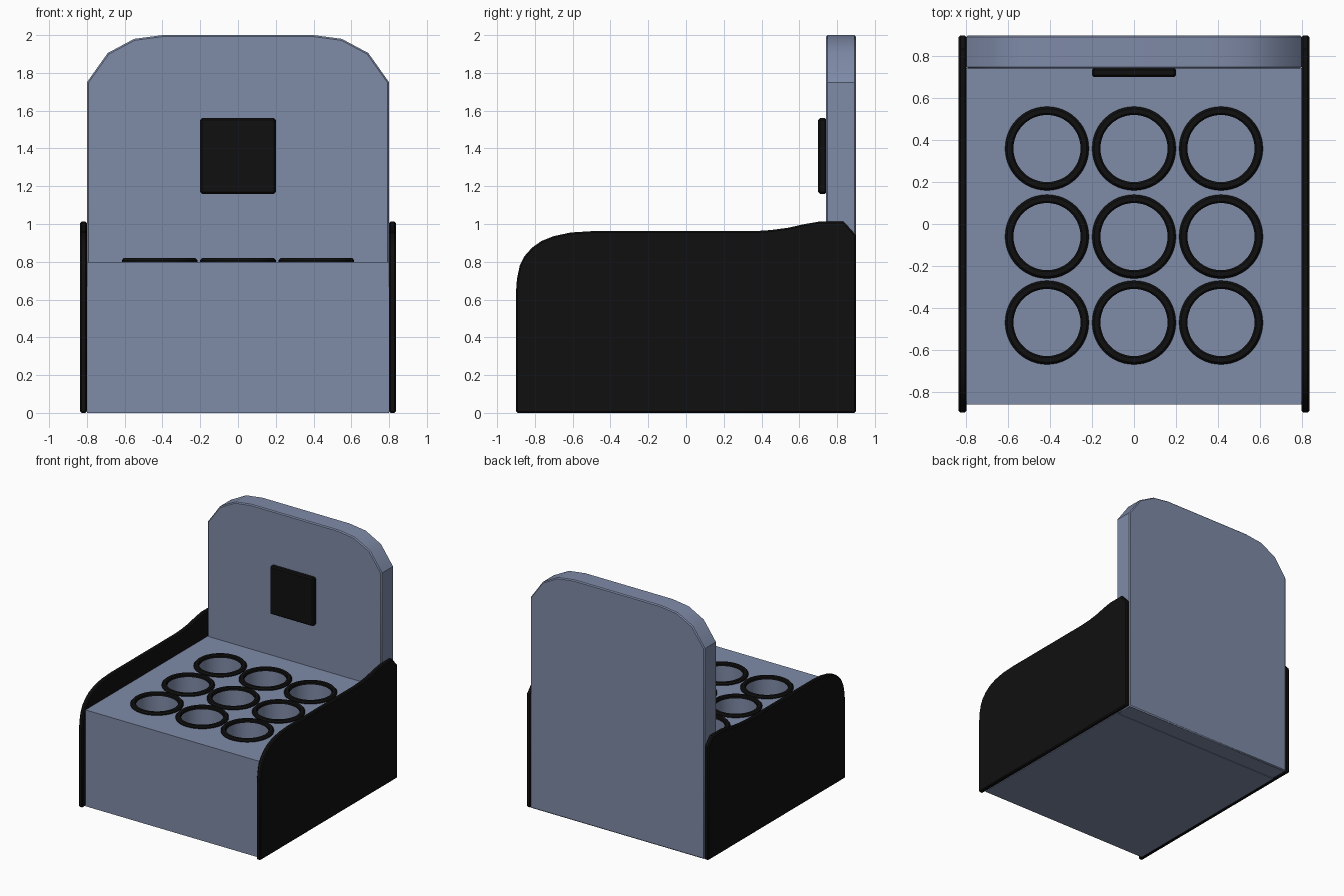
import bpy, bmesh, math
from mathutils import Vector

if "Cube" in bpy.data.objects:
    bpy.data.objects.remove(bpy.data.objects["Cube"])


def material(name, col):
    m = bpy.data.materials.new(name)
    m.diffuse_color = (*col, 1)
    m.use_nodes = True
    m.node_tree.nodes["Principled BSDF"].inputs["Base Color"].default_value = m.diffuse_color
    return m


BLUE = material("slate blue", (0.21, 0.256, 0.386))
BLACK = material("black", (0.005, 0.005, 0.005))


def finish(name, bm, mat, smooth=False, bevel=0):
    bmesh.ops.recalc_face_normals(bm, faces=bm.faces)
    me = bpy.data.meshes.new(name)
    bm.to_mesh(me)
    bm.free()
    ob = bpy.data.objects.new(name, me)
    bpy.context.collection.objects.link(ob)
    if mat:
        me.materials.append(mat)
    if bevel:
        b = ob.modifiers.new("bevel", 'BEVEL')
        b.width, b.segments = bevel, 1
        b.limit_method, b.angle_limit = 'ANGLE', math.radians(50)
    if smooth:
        bpy.ops.object.select_all(action='DESELECT')
        ob.select_set(True)
        bpy.context.view_layer.objects.active = ob
        bpy.ops.object.shade_smooth_by_angle(angle=math.radians(35))
    return ob


def box(name, lo, hi, mat, bevel=0):
    bm = bmesh.new()
    bmesh.ops.create_cube(bm, size=1)
    for v in bm.verts:
        v.co = Vector([(l + h) / 2 + c * (h - l) for l, h, c in zip(lo, hi, v.co)])
    return finish(name, bm, mat, bevel=bevel)


def extrude(name, pts, vec, mat, bevel):
    bm = bmesh.new()
    f = bm.faces.new([bm.verts.new(p) for p in pts])
    r = bmesh.ops.extrude_face_region(bm, geom=[f])
    bmesh.ops.translate(bm, vec=vec, verts=[e for e in r["geom"] if isinstance(e, bmesh.types.BMVert)])
    return finish(name, bm, mat, True, bevel)


def lathe(bm, cx, cy, profile, n=48):
    # closed radial profile (r, z) swept round a vertical axis
    rings = [[bm.verts.new((cx + r * math.cos(2 * math.pi * i / n),
                            cy + r * math.sin(2 * math.pi * i / n), z))
              for r, z in profile] for i in range(n)]
    k = len(profile)
    for i in range(n):
        a, b = rings[i], rings[(i + 1) % n]
        for j in range(k):
            bm.faces.new((a[j], b[j], b[(j + 1) % k], a[(j + 1) % k]))


HOLES = [(x, y) for x in (-0.415, 0, 0.415) for y in (0.36, -0.06, -0.47)]

# cabinet with nine round wells
cabinet = box("cabinet", (-0.8, -0.86, 0), (0.8, 0.745, 0.8), BLUE)
bm = bmesh.new()
for x, y in HOLES:
    r = bmesh.ops.create_cone(bm, cap_ends=True, segments=48, radius1=0.165, radius2=0.165, depth=0.6)
    bmesh.ops.translate(bm, vec=(x, y, 0.8), verts=r["verts"])
cutter = finish("well_cutter", bm, BLUE)
cutter.hide_render = True
mod = cabinet.modifiers.new("wells", 'BOOLEAN')
mod.operation, mod.solver, mod.object = 'DIFFERENCE', 'EXACT', cutter
bpy.context.view_layer.objects.active = cabinet
cabinet.select_set(True)
bpy.ops.object.modifier_apply(modifier="wells")
bpy.data.objects.remove(cutter)
bpy.ops.object.shade_smooth_by_angle(angle=math.radians(35))

# rims round the wells
bm = bmesh.new()
for x, y in HOLES:
    lathe(bm, x, y, [(0.16, 0.795), (0.2, 0.795), (0.2, 0.808), (0.19, 0.82), (0.168, 0.82), (0.16, 0.812)])
finish("well_rims", bm, BLACK, True)

# backboard with faceted round shoulders
half = [(0.8, 0), (0.8, 1.75), (0.69, 1.905), (0.55, 1.98), (0.4, 2.0)]
outline = half + [(-x, z) for x, z in reversed(half)]
extrude("backboard", [(x, 0.742, z) for x, z in outline], (0, 0.158, 0), BLUE, 0.008)

# score panel
box("score_panel", (-0.2, 0.7, 1.16), (0.2, 0.745, 1.56), BLACK, 0.01)

# side panels
side = [(-0.9, 0), (-0.9, 0.64), (-0.895, 0.71), (-0.88, 0.78), (-0.855, 0.83), (-0.815, 0.875),
        (-0.765, 0.91), (-0.70, 0.936), (-0.61, 0.955), (-0.5, 0.962), (0.36, 0.962), (0.45, 0.968),
        (0.54, 0.98), (0.62, 0.998), (0.7, 1.012), (0.835, 1.012), (0.9, 0.94), (0.9, 0)]
for s, name in ((-1, "left_side_panel"), (1, "right_side_panel")):
    extrude(name, [(s * 0.799, y, z) for y, z in side], (s * 0.037, 0, 0), BLACK, 0.008)
